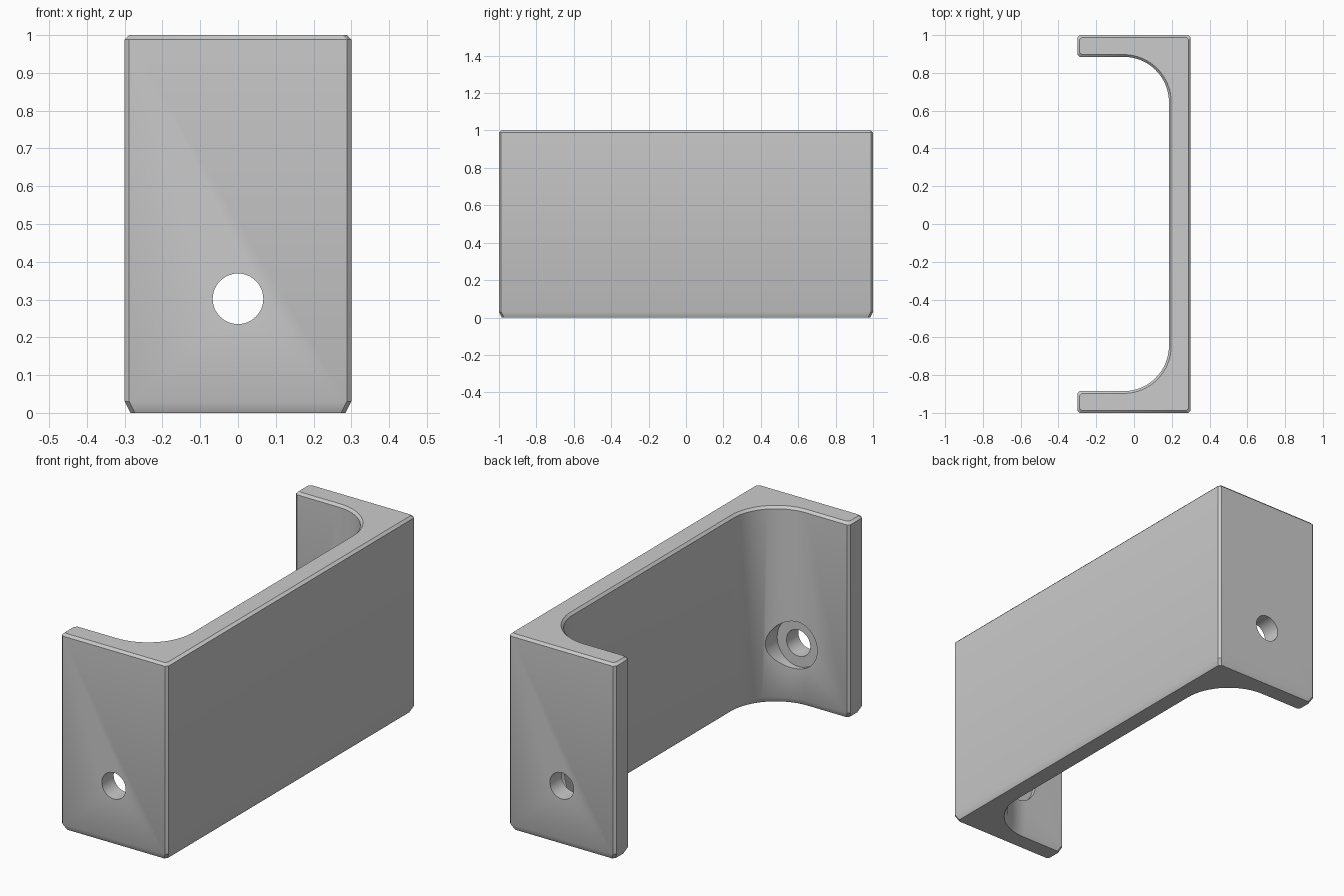
import bpy, bmesh, math

if "Cube" in bpy.data.objects:
    bpy.data.objects.remove(bpy.data.objects["Cube"], do_unlink=True)

grey = bpy.data.materials.new("plain grey")
grey.use_nodes = True
colour = (0.6, 0.6, 0.6, 1)
grey.diffuse_color = colour
grey.node_tree.nodes["Principled BSDF"].inputs["Base Color"].default_value = colour


def channel_profile(inset):
    """Outline of the channel seen from above, shrunk inwards by inset."""
    x, y, c = 0.3 - inset, 1 - inset, 0.012
    wall, leg, radius = 0.185 + inset, 0.885 + inset, 0.24 + inset
    half = [(x, y - c), (x - c, y), (-x + c, y), (-x, y - c),
            (-x, leg + c), (-x + c, leg)]
    # rounded inner corner between leg and wall
    steps = 16
    for i in range(steps + 1):
        a = math.pi / 2 * (1 - i / steps)
        half.append((wall - radius + radius * math.cos(a),
                     leg - radius + radius * math.sin(a)))
    return half + [(px, -py) for px, py in reversed(half)]


# Bracket body: stacked outlines give the chamfered top and bottom rims
bm = bmesh.new()
levels = [(0, 0.015), (0.03, 0), (0.988, 0), (1, 0.012)]
rings = [[bm.verts.new((x, y, z)) for x, y in channel_profile(d)]
         for z, d in levels]
for low, high in zip(rings, rings[1:]):
    for i in range(len(low)):
        j = (i + 1) % len(low)
        bm.faces.new((low[i], low[j], high[j], high[i]))
bm.faces.new(rings[0])
bm.faces.new(rings[-1])
bmesh.ops.recalc_face_normals(bm, faces=bm.faces)
mesh = bpy.data.meshes.new("channel_bracket")
bm.to_mesh(mesh)
bm.free()
mesh.materials.append(grey)
bracket = bpy.data.objects.new("channel_bracket", mesh)
bpy.context.collection.objects.link(bracket)


# Screw holes with recessed seats on the inner side of both legs
def cut_bore(name, radius, length):
    bpy.ops.mesh.primitive_cylinder_add(
        vertices=48, radius=radius, depth=length,
        location=(0, 0, 0.302), rotation=(math.pi / 2, 0, 0))
    cutter = bpy.context.object
    cutter.name = name
    cutter.hide_render = True
    cutter.data.materials.append(grey)
    mod = bracket.modifiers.new(name, "BOOLEAN")
    mod.operation = "DIFFERENCE"
    mod.solver = "EXACT"
    mod.object = cutter
    bpy.context.view_layer.objects.active = bracket
    bpy.ops.object.modifier_apply(modifier=name)
    bpy.data.objects.remove(cutter, do_unlink=True)


cut_bore("screw_seat", 0.12, 1.81)
cut_bore("screw_hole", 0.067, 2.4)

bpy.ops.object.select_all(action="DESELECT")
bracket.select_set(True)
bpy.context.view_layer.objects.active = bracket
bpy.ops.object.shade_smooth_by_angle(angle=math.radians(30))
